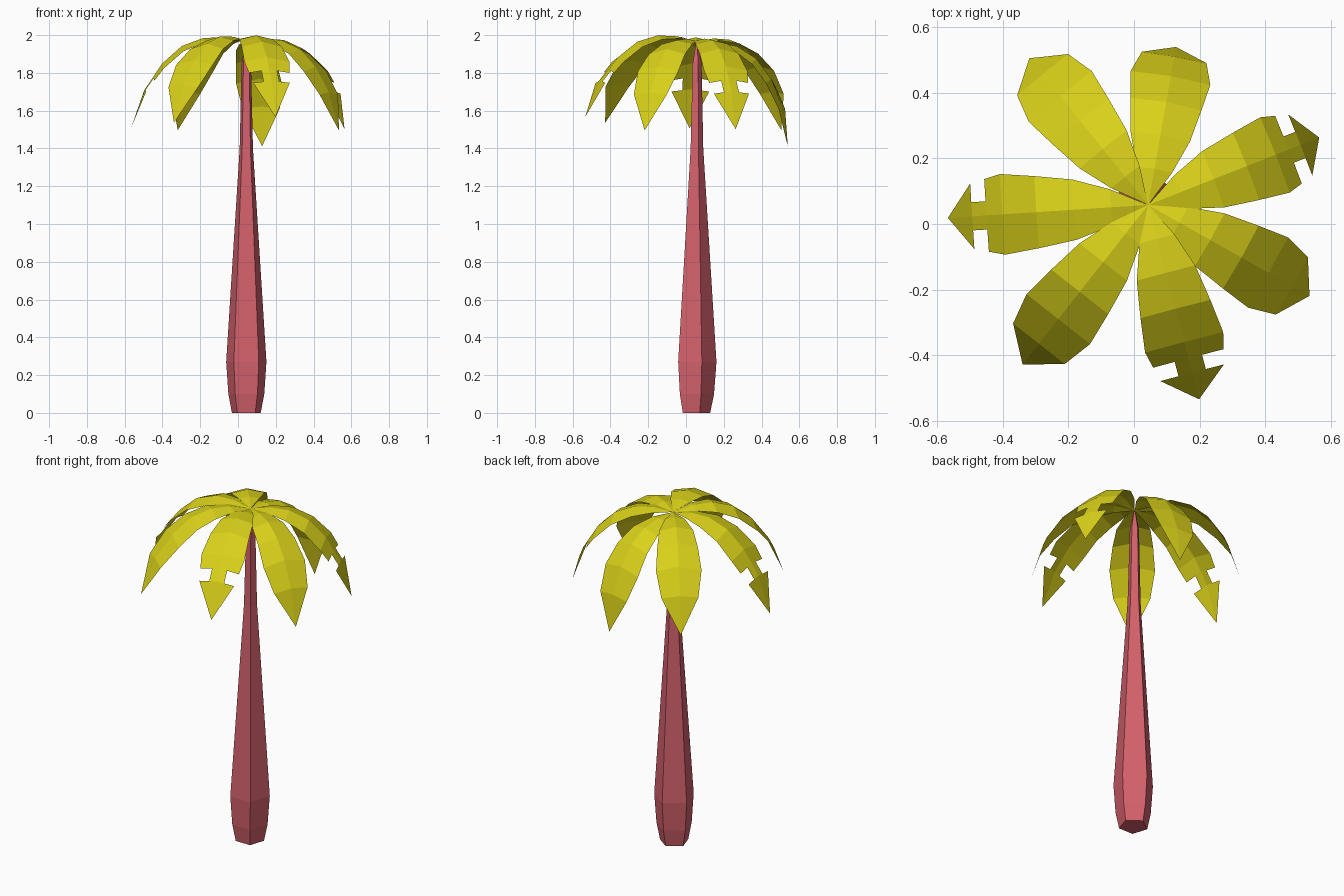
import bpy, bmesh
from math import cos, sin, pi, radians
from mathutils import Matrix, Vector

if "Cube" in bpy.data.objects:
    bpy.data.objects.remove(bpy.data.objects["Cube"])


def material(name, rgb):
    m = bpy.data.materials.new(name)
    m.diffuse_color = (*rgb, 1)
    m.use_nodes = True
    m.node_tree.nodes["Principled BSDF"].inputs["Base Color"].default_value = m.diffuse_color
    return m


def finish(bm, name, mat):
    mesh = bpy.data.meshes.new(name)
    bm.to_mesh(mesh)
    bm.free()
    mesh.materials.append(mat)
    ob = bpy.data.objects.new(name, mesh)
    bpy.context.collection.objects.link(ob)
    return ob


bark = material("bark", (0.66, 0.12, 0.15))
green = material("frond", (0.70, 0.64, 0.01))

# Trunk: five-sided, lathed from (height, radius) rings
PROFILE = [(0, .08), (.1, .1), (.27, .112), (1.4, .037), (1.85, .026), (1.955, .006)]
bm = bmesh.new()
rings = []
for z, r in PROFILE:
    cy = .048 + .009 * z / 1.955
    angles = [radians(18 + 72 * k) for k in range(5)]
    rings.append([bm.verts.new((.044 + r * cos(a), cy + r * sin(a), z)) for a in angles])
for lo, hi in zip(rings, rings[1:]):
    for k in range(5):
        j = (k + 1) % 5
        bm.faces.new((lo[k], lo[j], hi[j], hi[k]))
bm.faces.new(rings[0][::-1])
bm.faces.new(rings[-1])
finish(bm, "trunk", bark)

# Frond rows: (reach, height, half width, edge drop)
ROWS = [(0, 0, 0, 0), (.11, .028, .055, .012), (.22, .03, .092, .022),
        (.335, -.008, .11, .028), (.44, -.095, .123, .025),
        (.535, -.225, .1, .012), (.615, -.425, 0, 0)]


def narrowed(row, width):
    r, z, w, d = row
    return (r, z, width, d * width / w)


def frond(name, heading, tilt, scale, notched):
    bands = list(zip(ROWS, ROWS[1:]))
    if notched:
        # a narrow neck replaces the lower half of the fifth band
        a, b = ROWS[4], ROWS[5]
        mid = tuple(p + (q - p) * .53 for p, q in zip(a, b))
        bands[4:5] = [(a, mid), (narrowed(mid, .043), narrowed(b, .043))]
    bm = bmesh.new()
    for (r0, z0, w0, d0), (r1, z1, w1, d1) in bands:
        for s in (1, -1):
            pts = [(r0, 0, z0), (r1, 0, z1)]
            if w1:
                pts.append((r1, s * w1, z1 - d1))
            if w0:
                pts.append((r0, s * w0, z0 - d0))
            if s < 0:
                pts.reverse()
            bm.faces.new([bm.verts.new(p) for p in pts])
    bmesh.ops.remove_doubles(bm, verts=bm.verts, dist=1e-5)
    place = (Matrix.Translation((.043, .058, 1.963)) @ Matrix.Rotation(radians(heading), 4, 'Z')
             @ Matrix.Rotation(radians(-tilt), 4, 'Y') @ Matrix.Diagonal((scale, 1, scale, 1)))
    bm.transform(place)
    finish(bm, name, green)


# Crown: seven drooping fronds (heading, tilt, scale, notched)
FRONDS = [(21.5, -4.8, .97, True), (80, -13.8, .985, False), (129, -4.4, .99, False),
          (183.7, -2.1, 1.02, True), (231.8, 0, 1.005, False),
          (284.7, 1.7, .975, True), (330.6, -5, .98, False)]
for i, f in enumerate(FRONDS):
    frond(f"frond_{i + 1}", *f)
